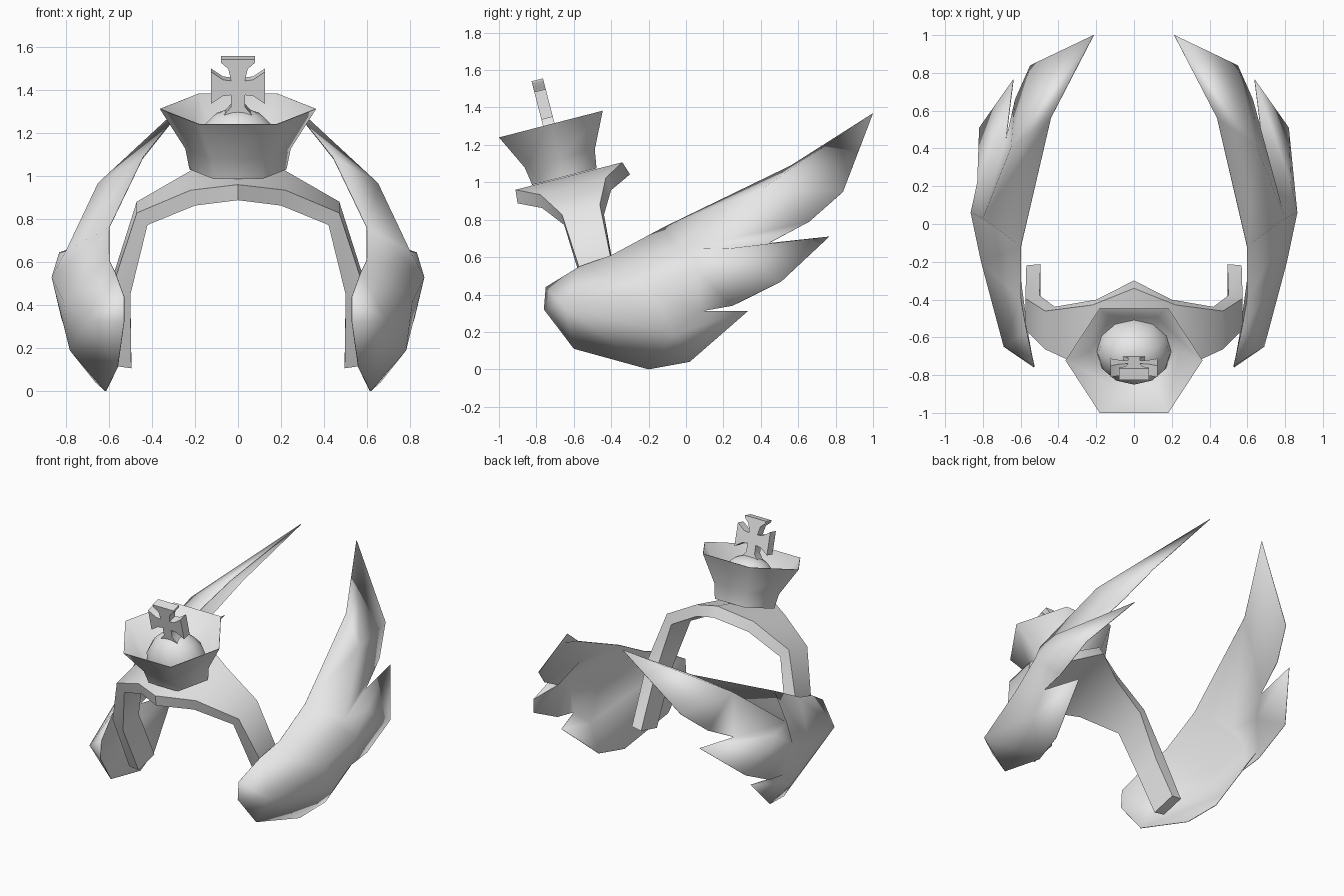
import bpy, bmesh
from math import sin, cos, pi, radians
from mathutils import Vector

cube = bpy.data.objects.get("Cube")
if cube:
    bpy.data.objects.remove(cube)

grey = bpy.data.materials.new("plain_grey")
grey.use_nodes = True
colour = (0.8, 0.8, 0.8, 1)
grey.diffuse_color = colour
grey.node_tree.nodes["Principled BSDF"].inputs["Base Color"].default_value = colour

# Tilted frame shared by the headband and the crown
ORIGIN = Vector((0, -0.65, 1.03))
BACK = Vector((0, 0.97, 0.25))
UP = Vector((0, -0.25, 0.97))


def tilted(x, v, u):
    return ORIGIN + Vector((x, 0, 0)) + BACK * v + UP * u


def make(name, verts, faces, angle, fix_normals=True):
    mesh = bpy.data.meshes.new(name)
    mesh.from_pydata([tuple(v) for v in verts], [], faces)
    if fix_normals:
        bm = bmesh.new()
        bm.from_mesh(mesh)
        bmesh.ops.recalc_face_normals(bm, faces=bm.faces)
        bm.to_mesh(mesh)
        bm.free()
    mesh.materials.append(grey)
    obj = bpy.data.objects.new(name, mesh)
    bpy.context.collection.objects.link(obj)
    bpy.ops.object.select_all(action="DESELECT")
    obj.select_set(True)
    bpy.context.view_layer.objects.active = obj
    bpy.ops.object.shade_smooth_by_angle(angle=radians(angle))
    return obj


def skin(name, rings, angle):
    """Join equal closed rings of points and cap both ends."""
    n = len(rings[0])
    verts = [p for ring in rings for p in ring]
    faces = [(i * n + j, i * n + (j + 1) % n, (i + 1) * n + (j + 1) % n, (i + 1) * n + j)
             for i in range(len(rings) - 1) for j in range(n)]
    faces += [tuple(range(n)), tuple(range(len(verts) - n, len(verts)))]
    return make(name, verts, faces, angle)


def lathe(name, profile, sides, squash, angle):
    rings = [[tilted(r * cos(2 * pi * k / sides), r * squash * sin(2 * pi * k / sides), u)
              for k in range(sides)] for r, u in profile]
    return skin(name, rings, angle)


# Headband: inner centre, outer centre and half width, from the top to one foot
stations = [
    ((0, -0.60, 0.965), (0, -0.62, 1.035), 0.31),
    ((0.20, -0.585, 0.91), (0.22, -0.60, 0.98), 0.19),
    ((0.42, -0.545, 0.80), (0.47, -0.56, 0.855), 0.11),
    ((0.50, -0.465, 0.47), (0.575, -0.475, 0.53), 0.09),
    ((0.495, -0.30, 0.13), (0.57, -0.30, 0.14), 0.09),
]


def band_ring(inner, outer, half, side):
    a, b = Vector(inner), Vector(outer)
    a.x *= side
    b.x *= side
    w = BACK * half
    return [a - w, a + w, b + w * 0.93, b - w * 0.97]


band = [band_ring(*s, -1) for s in reversed(stations[1:])]
band += [band_ring(*s, 1) for s in stations]
skin("headband", band, 60)

# Six-sided flared crown with a hollow inside
lathe("crown_cup", [(0.225, 0), (0.245, 0.1), (0.363, 0.29),
                    (0.357, 0.29), (0.237, 0.1)], 6, 0.91, 65)

# Rounded cushion inside the crown
lathe("crown_dome", [(0.2, 0.08), (0.19, 0.16), (0.15, 0.22), (0.11, 0.26),
                     (0.05, 0.285)], 12, 0.87, 50)

# Flared cross standing on the dome
half = [(0.08, 0.537), (0.08, 0.523), (0.045, 0.492), (0.032, 0.435), (0.07, 0.44),
        (0.125, 0.478), (0.125, 0.325), (0.07, 0.362), (0.032, 0.367), (0.032, 0.31),
        (0.07, 0.265)]
outline = half + [(-x, u) for x, u in reversed(half)]
skin("crown_cross", [[tilted(x, v, u) for x, u in outline] for v in (-0.043, 0.02)], 60)

# Wing: named points, so the feathers can share edges
wing_points = {
    # upper edge, front to tip
    "t0": (0.53, -0.75, 0.44), "t1": (0.57, -0.57, 0.55), "t2": (0.60, -0.40, 0.61),
    "t3": (0.60, -0.12, 0.76), "t4": (0.44, 0.56, 1.09), "tip": (0.215, 1.0, 1.37),
    # outward bulge
    "r1": (0.69, -0.65, 0.33), "r2": (0.81, -0.2, 0.42), "r3": (0.865, 0.06, 0.53),
    "r4": (0.80, 0.03, 0.65), "r5": (0.65, 0.41, 0.967), "m": (0.78, -0.06, 0.19),
    # front and lower edge
    "f": (0.53, -0.76, 0.32), "b1": (0.56, -0.6, 0.11), "b2": (0.615, -0.2, 0.0),
    "b3": (0.66, 0.02, 0.04),
    # lower edge of the long feather
    "l1": (0.55, 0.84, 0.95), "l2": (0.63, 0.66, 0.79), "n1": (0.68, 0.44, 0.675),
    # middle feather, its root tucked under the long one
    "q": (0.83, 0.22, 0.645), "tip2": (0.64, 0.765, 0.71), "s1": (0.82, 0.51, 0.47),
    "s2": (0.82, 0.25, 0.34), "n2": (0.81, 0.08, 0.31),
    # short feather
    "tip3": (0.73, 0.33, 0.31),
}
wing_faces = """
t0 f r1, t0 r1 t1, f b1 r1, t1 r1 r2 t2, r1 b1 b2 m, r1 m r2,
t2 r2 r3 t3, t3 r3 r4, t3 r4 r5 t4, t4 r5 tip,
r5 l1 tip, r5 l2 l1, r4 n1 l2 r5,
r3 q r4, r4 q n1, q tip2 n1, q s1 tip2, r3 s2 s1 q, r3 n2 s2,
r2 m n2 r3, m tip3 n2, m b3 tip3, m b2 b3
"""
names = list(wing_points)
faces = [tuple(names.index(w) for w in f.split()) for f in wing_faces.split(",")]


def wing(name, side):
    verts = [(x * side, y, z) for x, y, z in wing_points.values()]
    loops = faces if side > 0 else [f[::-1] for f in faces]
    obj = make(name, verts, loops, 75, fix_normals=False)
    shell = obj.modifiers.new("thin_shell", "SOLIDIFY")
    shell.thickness = 0.004
    shell.offset = -1


wing("left_wing", 1)
wing("right_wing", -1)
